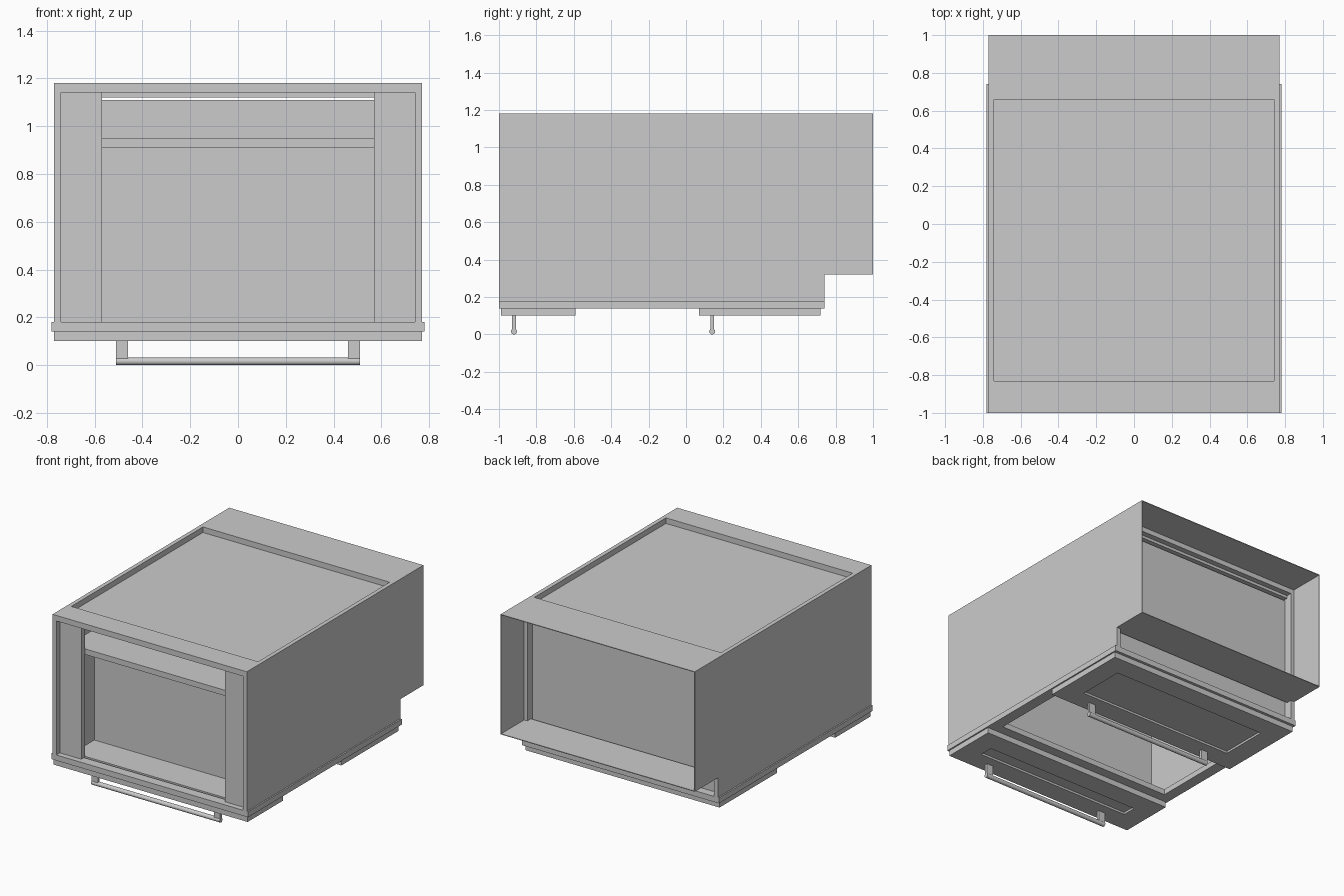
import bpy, bmesh
from math import pi
from mathutils import Matrix

if "Cube" in bpy.data.objects:
    bpy.data.objects.remove(bpy.data.objects["Cube"])


def mesh_object(name, bm):
    bmesh.ops.recalc_face_normals(bm, faces=bm.faces)
    me = bpy.data.meshes.new(name)
    bm.to_mesh(me)
    bm.free()
    ob = bpy.data.objects.new(name, me)
    bpy.context.collection.objects.link(ob)
    return ob


def add_box(bm, x0, x1, y0, y1, z0, z1):
    m = (Matrix.Translation(((x0 + x1) / 2, (y0 + y1) / 2, (z0 + z1) / 2))
         @ Matrix.Diagonal((x1 - x0, y1 - y0, z1 - z0, 1)))
    bmesh.ops.create_cube(bm, size=1, matrix=m)


def boxes(name, *items):
    bm = bmesh.new()
    for b in items:
        add_box(bm, *b)
    return mesh_object(name, bm)


def frame(name, outer, holes, z0, z1):
    """Flat board in XY with full-width rectangular holes stacked along y."""
    bm = bmesh.new()
    X, y0, y1 = outer
    hx = holes[0][0]
    xs = [-X, -hx, hx, X]
    ys = [y0] + [v for h in holes for v in h[1:]] + [y1]
    grid = [[bm.verts.new((x, y, z0)) for x in xs] for y in ys]
    for j in range(len(ys) - 1):
        for i in range(3):
            if i == 1 and j % 2:
                continue
            bm.faces.new((grid[j][i], grid[j][i + 1], grid[j + 1][i + 1], grid[j + 1][i]))
    ext = bmesh.ops.extrude_face_region(bm, geom=bm.faces[:])
    top = [g for g in ext["geom"] if isinstance(g, bmesh.types.BMVert)]
    bmesh.ops.translate(bm, verts=top, vec=(0, 0, z1 - z0))
    return mesh_object(name, bm)


T = 0.005  # thin skin around the toe space

# Side panels, notched at the toe space, with thin skin behind
for s, side in ((-1, "left"), (1, "right")):
    def sx(a, b):
        return (min(s * a, s * b), max(s * a, s * b))
    boxes(side + "_side_panel", (*sx(0.74, 0.77), -1, 0.74, 0.18, 1.18))
    boxes(side + "_toe_skin", (*sx(0.77 - T, 0.77), 0.74, 1, 0.32, 1.18))
    boxes(side + "_corner_board", (*sx(0.57, 0.74), -0.96, -0.92, 0.18, 1.14))

# Back skin and toe skin closing the overhang
boxes("back_skin", (-0.77, 0.77, 0.74, 1, 1.18 - T, 1.18))
boxes("toe_kick", (-0.77, 0.77, 0.74, 1, 0.32, 0.32 + T),
      (-0.74, 0.74, 0.70, 0.74, 0.32, 0.32 + T))

# Back rails, back panel and cabinet floor
boxes("back_rails", (-0.74, 0.74, -1, -0.83, 1.14, 1.18),
      (-0.74, 0.74, 0.66, 0.74, 1.14, 1.18))
boxes("back_panel", (-0.74, 0.74, -0.92, 0.70, 1.12, 1.14))
boxes("cabinet_floor", (-0.74, 0.74, 0.65, 0.68, 0.18, 1.11))

# Face frame with three drawer openings
frame("face_frame", (0.78, -1, 0.74),
      [(0.70, -0.93, -0.60), (0.70, -0.52, 0.04), (0.70, 0.12, 0.66)], 0.14, 0.18)

# Drawers: outer edges, inset panel edges, box span, handle position
drawers = (
    ("upper", -0.99, -0.59, -0.84, -0.74, -0.91, -0.67, -0.92),
    ("lower", 0.07, 0.72, 0.22, 0.57, 0.14, 0.62, 0.14),
)
for n, y0, y1, i0, i1, b0, b1, hy in drawers:
    frame(n + "_drawer_front", (0.77, y0, y1), [(0.62, i0, i1)], 0.10, 0.14)
    boxes(n + "_drawer_inset", (-0.62, 0.62, i0, i1, 0.115, 0.14))
    boxes(n + "_drawer_box",
          (-0.70, -0.67, b0, b1, 0.14, 0.95),
          (0.67, 0.70, b0, b1, 0.14, 0.95),
          (-0.67, 0.67, b0, b1, 0.91, 0.95),
          (-0.67, 0.67, b0, b1, 0.14, 0.18),
          (-0.70, 0.70, b1, b1 + 0.02, 0.14, 0.95))
    boxes(n + "_handle_posts",
          (-0.51, -0.46, hy - 0.01, hy + 0.01, 0.02, 0.10),
          (0.46, 0.51, hy - 0.01, hy + 0.01, 0.02, 0.10))
    bm = bmesh.new()
    bmesh.ops.create_cone(bm, cap_ends=True, segments=16, radius1=0.016, radius2=0.016,
                          depth=1.02,
                          matrix=Matrix.Translation((0, hy, 0.016)) @ Matrix.Rotation(pi / 2, 4, 'Y'))
    bar = mesh_object(n + "_handle_bar", bm)
    bpy.context.view_layer.objects.active = bar
    bar.select_set(True)
    bpy.ops.object.shade_smooth_by_angle()
    bar.select_set(False)
